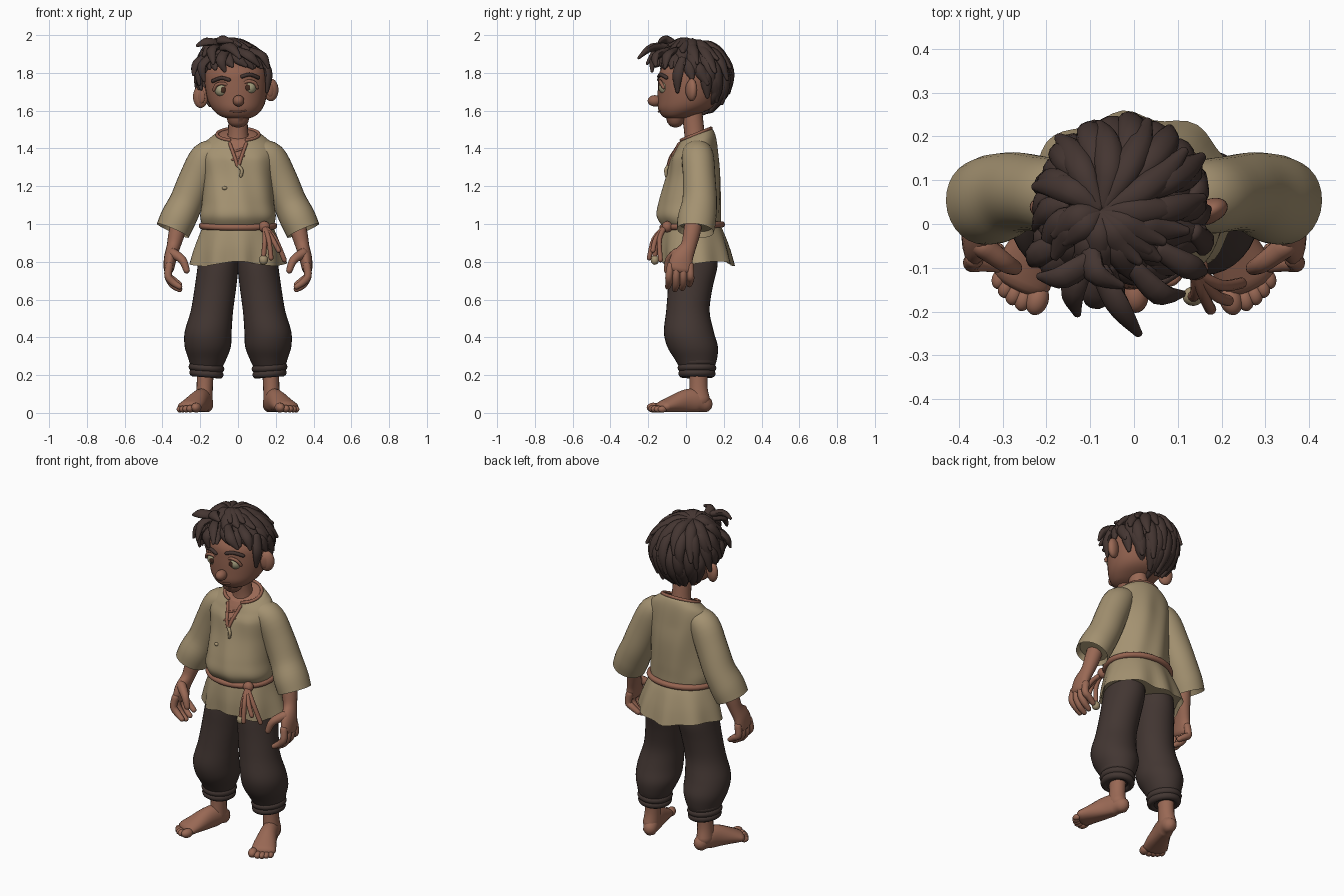
import bpy, bmesh, math, random
from mathutils import Vector, Matrix
from mathutils.bvhtree import BVHTree

random.seed(4)
cube = bpy.data.objects.get("Cube")
if cube:
    bpy.data.objects.remove(cube, do_unlink=True)


def material(name, r, g, b):
    m = bpy.data.materials.new(name)
    m.use_nodes = True
    m.diffuse_color = (r, g, b, 1)
    node = next(n for n in m.node_tree.nodes if n.type == 'BSDF_PRINCIPLED')
    node.inputs["Base Color"].default_value = (r, g, b, 1)
    node.inputs["Roughness"].default_value = 0.8
    return m


SKIN = material("warm skin", .32, .14, .09)
FACE = material("dark skin", .275, .117, .075)
HAIR = material("dark brown hair", .058, .036, .031)
PANTS = material("brown wool", .055, .037, .032)
LINEN = material("khaki linen", .37, .287, .165)
ROPE = material("red brown cord", .30, .125, .08)
EYE = material("eye cream", .36, .33, .20)
IRIS = material("iris brown", .06, .025, .015)


def finish(bm, name, *mats):
    me = bpy.data.meshes.new(name)
    bm.to_mesh(me)
    bm.free()
    for m in mats:
        me.materials.append(m)
    ob = bpy.data.objects.new(name, me)
    bpy.context.collection.objects.link(ob)
    bpy.ops.object.select_all(action='DESELECT')
    ob.select_set(True)
    bpy.context.view_layer.objects.active = ob
    bpy.ops.object.shade_smooth_by_angle(angle=math.radians(50))


def add_tube(bm, rings, sides=14, up=(0, 1, 0), steps=4, flat=False, dome=True, warp=None):
    """Smooth loft through rings of (x, y, z, half width, half depth)."""
    P, Q = [Vector(r) for r in rings], []
    for i in range(len(P) - 1):
        a, b, c, d = P[max(i - 1, 0)], P[i], P[i + 1], P[min(i + 2, len(P) - 1)]
        for k in range(steps):
            t = k / steps
            Q.append((b * 2 + (c - a) * t + (a * 2 - b * 5 + c * 4 - d) * t * t
                      + (b * 3 - a - c * 3 + d) * t ** 3) / 2)
    Q.append(P[-1])
    pts = [Vector(q[:3]) for q in Q]
    n = len(pts)
    tan = [Vector((0, 0, 1)) if flat else (pts[min(i + 1, n - 1)] - pts[max(i - 1, 0)]).normalized()
           for i in range(n)]
    cuts = [(pts[i], tan[i], max(Q[i][3], .001), max(Q[i][4], .001)) for i in range(n)]
    if dome:
        for end, sign in ((0, -1), (-1, 1)):
            c, t, ra, rb = cuts[end]
            extra = [(c + t * sign * min(ra, rb) * math.sin(w), t, ra * math.cos(w), rb * math.cos(w))
                     for w in (.5, 1, 1.45)]
            cuts = cuts + extra if sign > 0 else extra[::-1] + cuts
    loops = []
    for c, t, ra, rb in cuts:
        side = Vector(up).cross(t).normalized()
        other = t.cross(side)
        loop = []
        for k in range(sides):
            w = math.tau * k / sides
            p = c + side * ra * math.cos(w) + other * rb * math.sin(w)
            loop.append(bm.verts.new(warp(p) if warp else p))
        loops.append(loop)
    faces = [bm.faces.new((A[k], A[(k + 1) % sides], B[(k + 1) % sides], B[k]))
             for A, B in zip(loops, loops[1:]) for k in range(sides)]
    caps = [bm.faces.new(loops[0]), bm.faces.new(loops[-1])]
    bmesh.ops.recalc_face_normals(bm, faces=faces + caps)
    return caps


def tube(name, mat, rings, hollow=None, **kw):
    bm = bmesh.new()
    caps = add_tube(bm, rings, **kw)
    if hollow is not None:
        bmesh.ops.inset_region(bm, faces=[caps[hollow]], thickness=.012, depth=-.03)
    finish(bm, name, mat)


def cord(name, mat, points, r, **kw):
    tube(name, mat, [(*p, r, r) for p in points], sides=10, **kw)


def blob(name, mat, loc, size, turn=0):
    bm = bmesh.new()
    m = Matrix.Translation(loc) @ Matrix.Rotation(turn, 4, 'Z') @ Matrix.Diagonal((*size, 1))
    bmesh.ops.create_uvsphere(bm, u_segments=24, v_segments=14, radius=1, matrix=m)
    finish(bm, name, mat)


# Head, neck and facial features (the head leans a little to one side)
tube("head", FACE, [(0, -.055, 1.56, .06, .05), (-.002, -.042, 1.574, .096, .086), (-.004, -.01, 1.61, .133, .138),
     (-.007, .01, 1.66, .155, .16), (-.01, .022, 1.74, .166, .17), (-.012, .03, 1.81, .16, .168),
     (-.013, .036, 1.86, .115, .125), (-.013, .036, 1.885, .04, .045)], sides=32, flat=True)
tube("neck", SKIN, [(0, .05, 1.4, .07, .06), (0, .045, 1.48, .054, .054), (0, .03, 1.6, .05, .055)], sides=20)
blob("nose", FACE, (0.003, -.165, 1.652), (.03, .038, .03))
cord("mouth", ROPE, [(-.04, -.138, 1.597), (0, -.146, 1.594), (.04, -.138, 1.599)], .004)
for s, side in ((1, "left"), (-1, "right")):
    ex, ez, lean = .073 * s - .013, 1.716 + .006 * s, .018 * s
    blob(side + "_eye", EYE, (ex, -.108, ez), (.037, .036, .036))
    blob(side + "_iris", IRIS, (ex - .008 * s, -.142, ez), (.013, .005, .016))
    cord(side + "_eyelid", FACE, [(ex + .042 * math.cos(w), -.119 - .018 * math.sin(w), ez + .034 * math.sin(w))
                                  for w in (0, .8, 1.57, 2.3, math.pi)], .009)
    cord(side + "_eyebrow", HAIR, [(.035 * s - .013, -.143, 1.772 + lean / 2), (.075 * s - .013, -.133, 1.782 + lean / 2),
                                   (.12 * s - .013, -.104, 1.766 + lean / 2)], .01)
    blob(side + "_ear", SKIN, (.186 * s - .012, .03, 1.692 + lean), (.042, .027, .06), .4 * s)
    blob(side + "_inner_ear", FACE, (.185 * s - .012, .01, 1.692 + lean), (.024, .01, .037), .4 * s)

# Hair: a cap with overlapping swept locks
HC, HR = Vector((-.027, .038, 1.775)), Vector((.175, .178, .175))


def hairline(a):
    return math.radians(68 + 90 * ((1 + math.sin(a)) / 2) ** 1.45)


def scalp(a, t, lift=0):
    shift = Vector((-.05, -.01, 0)) * max(0, 1 - t / 1.2)
    d = Vector((math.sin(t) * math.cos(a), math.sin(t) * math.sin(a), math.cos(t)))
    return HC + shift + d * lift + Vector(x * y for x, y in zip(d, HR))


bm = bmesh.new()
bmesh.ops.create_uvsphere(bm, u_segments=40, v_segments=30, radius=1)
low = [v for v in bm.verts if math.acos(max(-1, min(1, v.co.z))) > hairline(math.atan2(v.co.y, v.co.x)) * .95]
bmesh.ops.delete(bm, geom=low, context='VERTS')
for v in bm.verts:
    v.co = HC + Vector(x * y for x, y in zip(v.co, HR))
WIDTH, DEPTH = (.016, .031, .029, .011), (.012, .021, .02, .009)
for count, f0, f1, height in ((12, .03, .55, .022), (14, .18, .7, .02), (19, .36, .9, .012), (24, .6, 1.03, .008)):
    for i in range(count):
        a = math.tau * (i + random.uniform(-.3, .3)) / count
        end = hairline(a) * (f1 + random.uniform(-.09, .07))
        start, rings = hairline(a) * f0, []
        flick = height + random.uniform(0, .022)
        sweep = random.uniform(.05, .4)
        for k in range(4):
            u = k / 3
            p = scalp(a + sweep * u, start + (end - start) * u, (height * .2, height, height + .002, flick)[k])
            rings.append((*p, WIDTH[k], DEPTH[k]))
        add_tube(bm, rings, sides=10, up=scalp(a, (start + end) / 2) - HC, steps=4)
# Loose tufts at the fringe, crown and temples
for path in (((-.09, -.08, 1.93), (-.04, -.18, 1.935), (.01, -.25, 1.88)),
             ((-.1, -.06, 1.94), (-.14, -.15, 1.92), (-.13, -.205, 1.85)),
             ((-.08, -.07, 1.95), (-.16, -.12, 1.965), (-.215, -.12, 1.945)),
             ((-.1, -.04, 1.94), (-.09, -.11, 1.975), (-.03, -.14, 1.965)),
             ((-.06, -.1, 1.92), (-.09, -.17, 1.87), (-.07, -.18, 1.81)),
             ((-.12, -.06, 1.9), (-.19, -.1, 1.84), (-.18, -.11, 1.76)),
             ((-.15, -.04, 1.9), (-.22, -.07, 1.85), (-.235, -.09, 1.79)),
             ((0, -.1, 1.92), (.06, -.16, 1.89), (.11, -.16, 1.84)),
             ((.06, -.06, 1.92), (.13, -.1, 1.89), (.16, -.11, 1.83)),
             ((.14, -.02, 1.87), (.162, -.045, 1.79), (.154, -.045, 1.7)),
             ((-.16, -.03, 1.86), (-.21, -.04, 1.81), (-.205, -.05, 1.74))):
    mid = Vector(path[1]) - HC
    add_tube(bm, [(*p, w, d) for p, w, d in zip(path, (.022, .03, .01), (.016, .02, .008))], sides=10, up=mid)
finish(bm, "hair", HAIR)


# Tunic body, with the neckline dipping at the front and a laced slit
def dip(p):
    k = max(0, min(1, (p.z - 1.34) / .12))
    crease = .004 * math.sin(p.x * 45 + p.z * 9) * (1 - k)
    return p + Vector((0, crease, .4 * k * (p.y - .05)))


bm = bmesh.new()
caps = add_tube(bm, [(0, .033, .98, .185, .15), (0, .015, 1.04, .2, .168), (0, .022, 1.12, .19, .163),
                     (0, .04, 1.25, .185, .143), (0, .045, 1.36, .197, .125), (0, .052, 1.42, .18, .108),
                     (0, .052, 1.455, .142, .095), (0, .05, 1.474, .11, .08)],
                sides=72, steps=7, flat=True, dome=False, warp=dip)
for f in bm.faces:
    c = f.calc_center_median()
    slit = c.y < .04 and c.z > 1.31 and abs(c.x) < (c.z - 1.31) * .36
    f.material_index = int(slit or f is caps[1])
tree = BVHTree.FromBMesh(bm)
finish(bm, "tunic_body", LINEN, SKIN)


def chest(x, z):
    return tree.ray_cast(Vector((x, -1, z)), Vector((0, 1, 0)))[0]


cord("slit_trim", ROPE, [chest(.36 * (z - 1.305) * s, z) for s, zs in
                         ((-1, (1.425, 1.39, 1.35)), (1, (1.305, 1.35, 1.39, 1.425))) for z in zs], .009)
cord("collar_trim", ROPE, [dip(Vector((.111 * math.sin(w), .05 - .082 * math.cos(w), 1.474)))
                           for w in [.42 + (math.tau - .84) * i / 20 for i in range(21)]], .009, up=(0, 0, 1))
for z in (1.34, 1.38):
    cord("slit_lace", ROPE, [chest(-.03, z), chest(.03, z + .02)], .006)
cord("lace_end", LINEN, [chest(0, 1.31), chest(.02, 1.285) + Vector((0, -.012, 0)), chest(.015, 1.255)], .009)
blob("toggle", LINEN, chest(-.07, 1.19), (.014, .01, .01))


# Tunic skirt with soft folds
def folds(p):
    a = math.atan2(p.y - .05, p.x)
    k = (1 - p.z) / .2
    return Vector((p.x, p.y, p.z + .012 * k * math.sin(3 * a))) + \
        Vector((math.cos(a), math.sin(a), 0)) * (.01 * k * math.sin(8 * a + .6))


tube("tunic_skirt", LINEN, [(0, .033, 1.0, .18, .145), (0, .04, .95, .2, .162), (0, .05, .87, .228, .18),
     (0, .06, .79, .25, .19)], sides=64, flat=True, dome=False, hollow=1, warp=folds)

# Rope belt, knot and hanging ends
cord("belt", ROPE, [(.191 * math.cos(w), .033 + .157 * math.sin(w), .99 + .008 * math.sin(w))
                    for w in [math.tau * i / 28 for i in range(29)]], .017, up=(0, 0, 1))
blob("belt_knot", ROPE, (.14, -.1, .985), (.03, .028, .03))
ENDS = ((.135, .825, .03), (.175, .82, .06), (.215, .86, .04), (.245, .81, .0))
for x, z, out in ENDS:
    cord("belt_end", ROPE, [(.14, -.11, .985), ((x + .15) / 2, -.14 - out / 2, .92), (x, -.135 - out, z)], .013)
blob("belt_tassel", LINEN, (.135, -.165, .81), (.024, .022, .026))

TOES = ((-.042, .176, .026), (-.012, .181, .02), (.012, .174, .019), (.034, .163, .018), (.054, .148, .017))
for s, side in ((1, "left"), (-1, "right")):
    def flip(rings):
        return [(r[0] * s, *r[1:]) for r in rings]

    # Sleeve and arm
    tube(side + "_sleeve", LINEN, flip([(.1, .055, 1.4, .05, .07), (.165, .062, 1.355, .085, .085),
         (.222, .07, 1.24, .09, .086), (.272, .072, 1.12, .09, .092), (.316, .058, 1.03, .095, .102),
         (.345, .05, .965, .092, .098)]), sides=28, dome=False, hollow=1)
    tube(side + "_arm", SKIN, flip([(.3, .05, 1.06, .045, .05), (.325, .03, .95, .043, .045),
         (.342, .012, .88, .036, .042), (.358, -.02, .82, .034, .06), (.366, -.032, .765, .028, .066)]), sides=18)
    # Curled fingers and thumb
    for i, name in enumerate(("index", "middle", "ring", "little")):
        y, d = -.09 + i * .038, (.008, -.006, 0, .02)[i]
        tube(f"{side}_{name}_finger", SKIN, flip([(.364, y * .9, .78, .021, .02), (.37, y, .725, .02, .02),
             (.346, y, .685 + d, .019, .019), (.31, y - .006, .66 + d, .015, .015)]))
    tube(side + "_thumb", SKIN, flip([(.345, -.05, .845, .027, .027), (.295, -.088, .81, .022, .022),
         (.272, -.1, .755, .017, .017)]))

    # Trouser leg with a rolled cuff
    tube(side + "_trouser_leg", PANTS, flip([(.098, .04, .88, .1, .12), (.105, .037, .78, .108, .13),
         (.12, .022, .66, .11, .118), (.138, .01, .54, .112, .115), (.158, .015, .43, .124, .132),
         (.16, .035, .35, .122, .134), (.162, .052, .285, .1, .112), (.165, .058, .24, .082, .092)]),
         sides=32, flat=True, dome=False)
    for z, r in ((.268, .072), (.238, .074), (.208, .07)):
        cord(side + "_cuff_roll", PANTS, [((.167 + r * math.cos(w)) * s, .058 + (r + .008) * math.sin(w),
             z + .006 * math.cos(w)) for w in [math.tau * i / 20 for i in range(21)]], .021, up=(0, 0, 1))
    tube(side + "_cuff_base", PANTS, flip([(.167, .058, .27, .075, .082), (.167, .058, .195, .075, .082)]),
         sides=24, flat=True, dome=False, hollow=0)

    # Bare foot and toes, turned outwards
    tube(side + "_ankle", SKIN, flip([(.172, .068, .25, .046, .05), (.176, .066, .14, .043, .048),
         (.18, .07, .07, .046, .058)]), sides=18)
    tube(side + "_foot", SKIN, flip([(.17, .1, .045, .04, .044), (.182, .06, .062, .046, .064),
         (.203, 0, .06, .051, .064), (.232, -.07, .045, .063, .047), (.256, -.122, .032, .07, .033)]),
         sides=20, up=(0, 0, 1), warp=lambda p: Vector((p.x, p.y, max(p.z, .004))))
    for across, ahead, r in TOES:
        blob(side + "_toe", SKIN, ((.203 + across + ahead * .34) * s, .012 - ahead + across * .2, r + .002),
             (r, r * 1.4, r), .3 * s)
